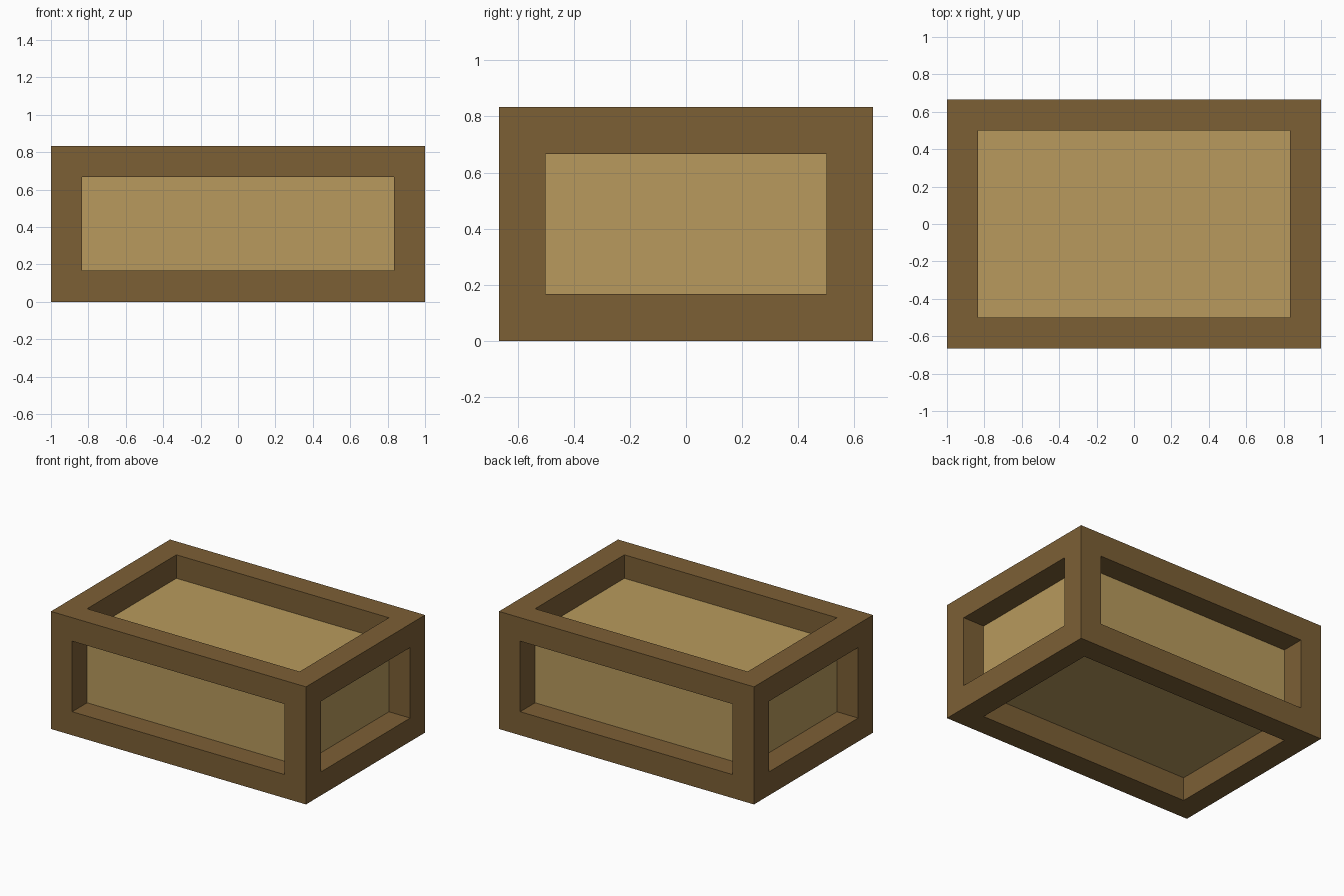
import bpy, bmesh
from mathutils import Matrix

if "Cube" in bpy.data.objects:
    bpy.data.objects.remove(bpy.data.objects["Cube"])

T = 1 / 6                      # beam thickness
SIZE = (2.0, 8 * T, 5 * T)     # outer dimensions


def material(name, rgb):
    m = bpy.data.materials.new(name)
    m.diffuse_color = (*rgb, 1)
    m.use_nodes = True
    m.node_tree.nodes["Principled BSDF"].inputs["Base Color"].default_value = m.diffuse_color
    return m


def box(size):
    bm = bmesh.new()
    bmesh.ops.create_cube(bm, size=1, matrix=Matrix.Translation((0, 0, SIZE[2] / 2)) @ Matrix.Diagonal((*size, 1)))
    return bm


def finish(bm, name, mat):
    me = bpy.data.meshes.new(name)
    bm.to_mesh(me)
    bm.free()
    me.materials.append(mat)
    bpy.context.collection.objects.link(bpy.data.objects.new(name, me))


dark = material("dark wood", (0.202, 0.115, 0.036))
light = material("light wood", (0.479, 0.323, 0.109))

# Frame: inset every side, push the openings inward, leave them open
bm = box(SIZE)
panels = bm.faces[:]
bmesh.ops.inset_individual(bm, faces=panels, thickness=T, use_even_offset=True)
for f in bmesh.ops.extrude_discrete_faces(bm, faces=panels)["faces"]:
    # side walls of the recess
    f.normal_update()
    n = f.normal.copy()
    old = [v.co.copy() for v in f.verts]
    bmesh.ops.translate(bm, verts=f.verts[:], vec=-n * T)
    bm.faces.remove(f)
bmesh.ops.recalc_face_normals
bm.normal_update()
finish(bm, "crate_frame", dark)

# Core: its six sides are the recessed panels
finish(box([s - 2 * T for s in SIZE]), "crate_panels", light)
